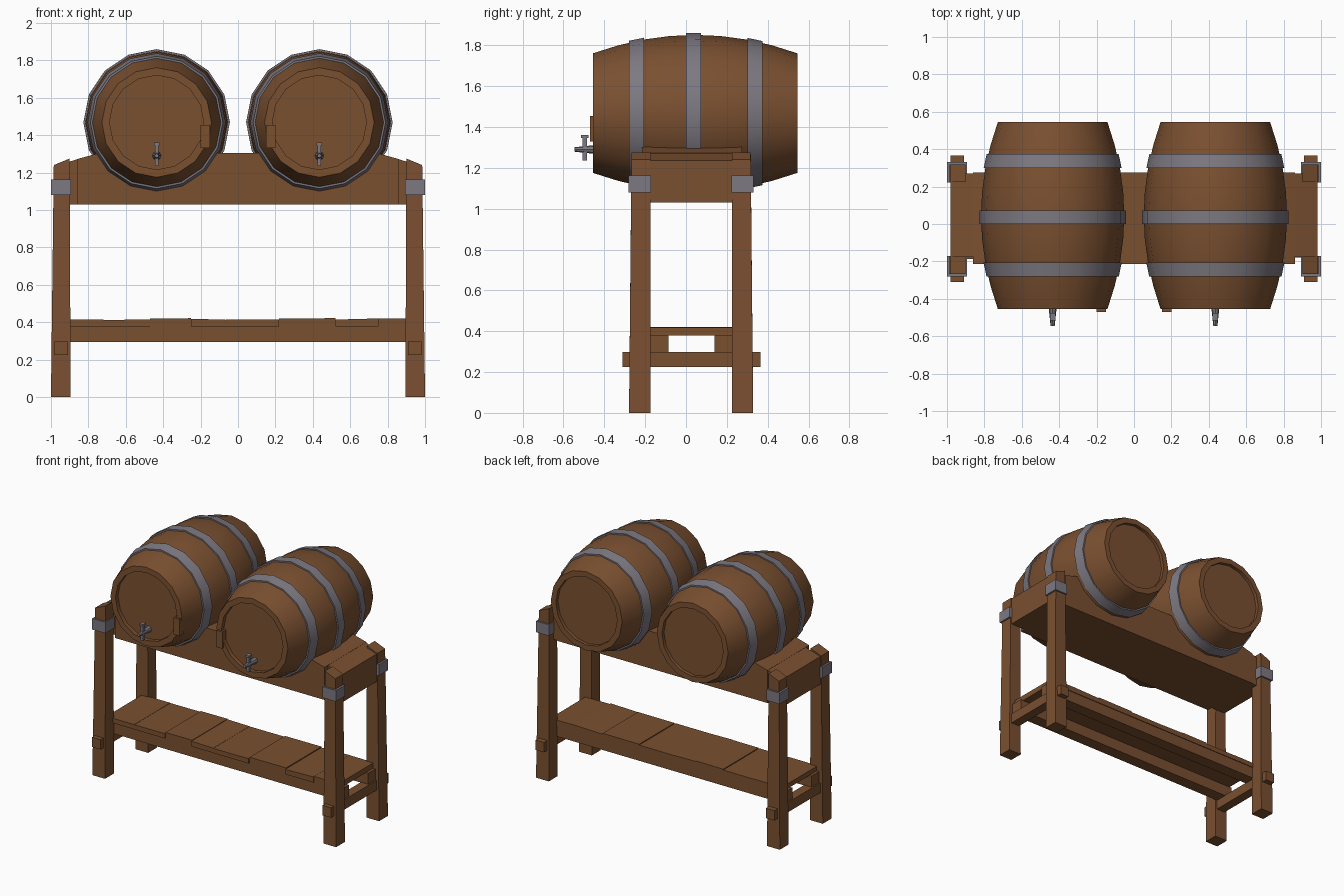
import bpy, bmesh, math, random

if "Cube" in bpy.data.objects:
    bpy.data.objects.remove(bpy.data.objects["Cube"])
random.seed(4)

def material(name, col):
    m = bpy.data.materials.new(name)
    m.diffuse_color = (*col, 1)
    m.use_nodes = True
    m.node_tree.nodes["Principled BSDF"].inputs["Base Color"].default_value = m.diffuse_color
    return m

WOOD = material("brown wood", (0.195, 0.080, 0.030))
STEEL = material("grey metal", (0.205, 0.190, 0.222))
N = 16            # sides of the barrels
CZ = 1.468        # height of barrel axis

def finish(name, bm, mat, smooth=None):
    bmesh.ops.recalc_face_normals(bm, faces=bm.faces)
    me = bpy.data.meshes.new(name)
    bm.to_mesh(me)
    bm.free()
    me.materials.append(mat)
    ob = bpy.data.objects.new(name, me)
    bpy.context.collection.objects.link(ob)
    if smooth:
        bpy.ops.object.select_all(action='DESELECT')
        ob.select_set(True)
        bpy.context.view_layer.objects.active = ob
        bpy.ops.object.shade_smooth_by_angle(angle=math.radians(smooth))
    return ob

def prism(name, poly, y0, y1, mat):
    """Extrude an (x, z) outline along y."""
    bm = bmesh.new()
    f = bm.faces.new([bm.verts.new((x, y0, z)) for x, z in poly])
    r = bmesh.ops.extrude_face_region(bm, geom=[f])
    for v in r["geom"]:
        if isinstance(v, bmesh.types.BMVert):
            v.co.y = y1
    return finish(name, bm, mat)

def box(name, x, y, z, mat):
    x0, x1 = sorted(x)
    return prism(name, [(x0, z[0]), (x1, z[0]), (x1, z[1]), (x0, z[1])], y[0], y[1], mat)

def lathe(name, profile, cx, cz, mat, n=N, closed=False, smooth=30):
    """Turn (radius, y) points about an axis along y."""
    bm = bmesh.new()
    rings = []
    for r, y in profile:
        if r < 1e-5:
            rings.append([bm.verts.new((cx, y, cz))] * n)
        else:
            rings.append([bm.verts.new((cx + r * math.cos(2 * math.pi * i / n), y,
                                        cz + r * math.sin(2 * math.pi * i / n))) for i in range(n)])
    pairs = list(zip(rings, rings[1:] + ([rings[0]] if closed else [])))
    for a, b in pairs:
        for i in range(n):
            j = (i + 1) % n
            vs = list(dict.fromkeys([a[i], a[j], b[j], b[i]]))
            if len(vs) > 2:
                bm.faces.new(vs)
    return finish(name, bm, mat, smooth)

def bulge(y):
    return 0.383 - 0.090 * ((y - 0.045) / 0.5) ** 2

# Barrels with recessed heads, hoops and taps
for s, side in ((-1, "left"), (1, "right")):
    cx = s * 0.435
    ys = [-0.455 + i * 0.125 for i in range(9)]
    prof = ([(0, -0.425), (0.252, -0.425), (0.252, -0.455)] + [(bulge(y), y) for y in ys]
            + [(0.252, 0.545), (0.252, 0.52), (0, 0.52)])
    lathe(side + "_barrel", prof, cx, CZ, WOOD)
    for k, (a, b) in enumerate(((-0.28, -0.205), (0.0, 0.073), (0.30, 0.375))):
        ra, rb, t = bulge(a), bulge(b), 0.009
        lathe(f"{side}_hoop_{k + 1}", [(ra - t, a), (ra + t, a), (rb + t, b), (rb - t, b)],
              cx, CZ, STEEL, closed=True)
    # uneven stave end on the inner side of the front rim
    xi = s * 0.175
    box(side + "_stave_end", (xi - 0.025, xi + 0.025), (-0.47, -0.42), (1.33, 1.455), WOOD)
    # tap: tapered spout, vertical handle, cross grip
    lathe(side + "_tap_spout", [(0, -0.545), (0.011, -0.545), (0.018, -0.48), (0.024, -0.42), (0, -0.42)],
          cx, 1.29, STEEL, n=8)
    box(side + "_tap_handle", (cx - 0.01, cx + 0.01), (-0.507, -0.485), (1.235, 1.35), STEEL)
    box(side + "_tap_grip", (cx - 0.014, cx + 0.014), (-0.515, -0.477), (1.345, 1.36), STEEL)

# Cradle block carrying the barrels
prism("cradle_block", [(-0.86, 1.03), (0.86, 1.03), (0.86, 1.272), (0.74, 1.305),
                       (-0.74, 1.305), (-0.86, 1.272)], -0.215, 0.275, WOOD)

for s, side in ((-1, "left"), (1, "right")):
    # sloped cradle end between the legs
    prism(side + "_cradle_end", [(s * 0.84, 1.03), (s * 0.98, 1.03), (s * 0.98, 1.235),
                                 (s * 0.84, 1.277)], -0.175, 0.27, WOOD)
    # stretcher poking through the legs
    box(side + "_stretcher", (s * 0.91, s * 0.98), (-0.31, 0.365), (0.225, 0.298), WOOD)
    for t, end in ((-1, "front"), (1, "back")):
        # tapered leg with slanted top
        ob = prism(f"{end}_{side}_leg", [(s * 0.895, 0), (s * 1.0, 0), (s * 0.985, 1.24),
                                         (s * 0.9, 1.275)], 0.025 + t * 0.2, 0.025 + t * 0.304, WOOD)
        for v in ob.data.vertices:
            if v.co.z > 1 and abs(v.co.y - 0.025) > 0.25:
                v.co.y -= t * 0.012
        # metal bracket round the leg
        box(f"{end}_{side}_bracket", (s * 0.892, s * 1.0), (0.025 + t * 0.197, 0.025 + t * 0.306),
            (1.08, 1.162), STEEL)

# Shelf rails
box("front_rail", (-0.97, 0.97), (-0.175, -0.085), (0.295, 0.38), WOOD)
box("back_rail", (-0.97, 0.97), (0.14, 0.23), (0.295, 0.38), WOOD)

# Uneven shelf planks
edges = [-0.95, -0.72, -0.47, -0.25, -0.07, 0.22, 0.52, 0.75, 0.95]
for k in range(len(edges) - 1):
    d = [random.uniform(-0.006, 0.004) for _ in range(2)]
    a, b = edges[k], edges[k + 1]
    prism(f"shelf_plank_{k + 1}", [(a, 0.378), (b, 0.378), (b, 0.418 + d[0]), (a, 0.418 + d[1])],
          -0.185 + random.uniform(-0.01, 0.01), 0.235, WOOD)
